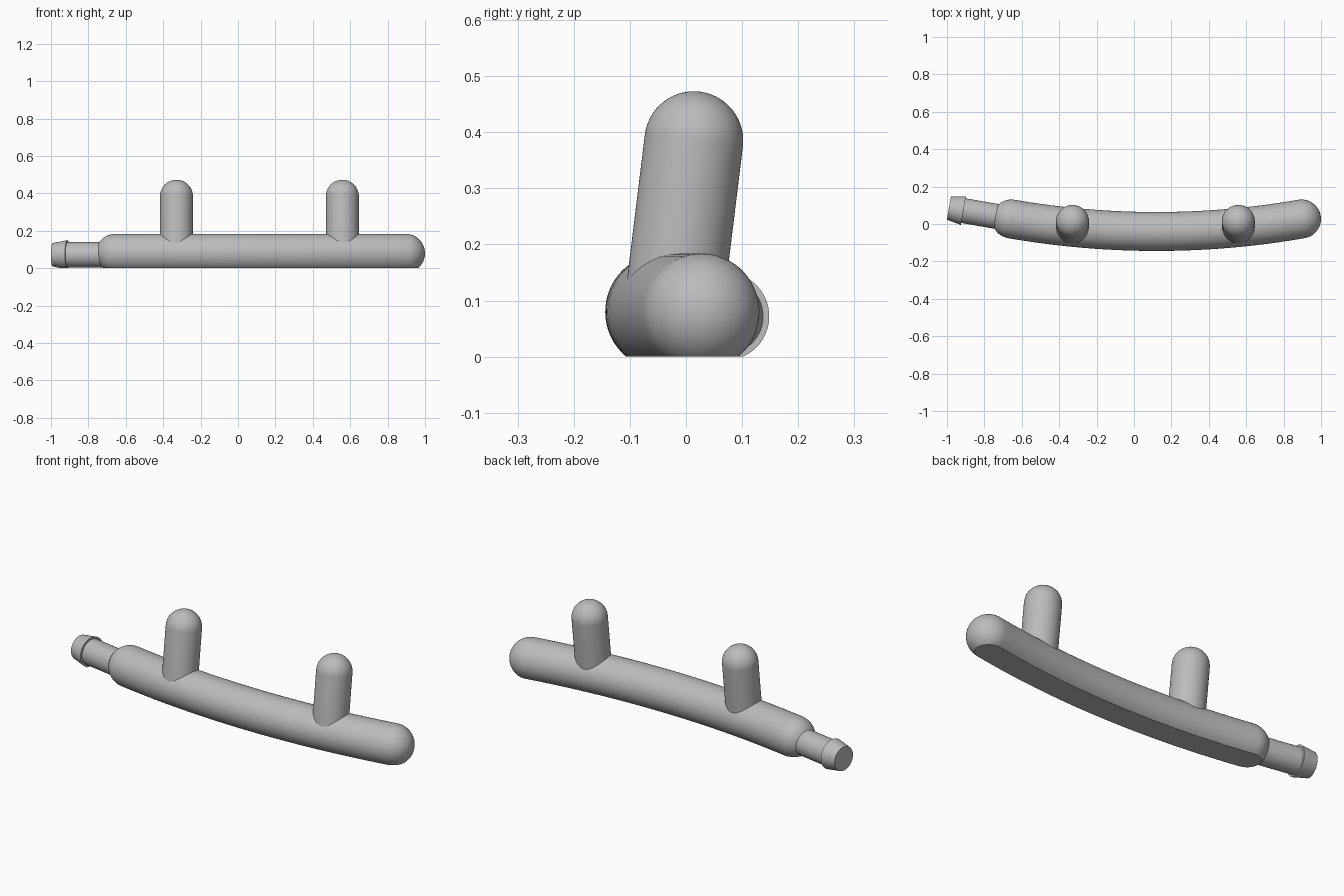
import bpy, bmesh
from math import sin, cos, pi, radians
from mathutils import Vector

if "Cube" in bpy.data.objects:
    bpy.data.objects.remove(bpy.data.objects["Cube"])

grey = bpy.data.materials.new("plain grey")
grey.use_nodes = True
COLOUR = (0.5, 0.5, 0.5, 1)
grey.diffuse_color = COLOUR
grey.node_tree.nodes["Principled BSDF"].inputs["Base Color"].default_value = COLOUR

SIDES = 64
DOME = 14


def sweep(name, stations):
    """Skin rings of (centre, direction, radius), then trim flat at the ground."""
    bm = bmesh.new()
    rings = []
    for centre, direction, radius in stations:
        turn = direction.to_track_quat('Z', 'Y')
        rings.append([bm.verts.new(centre + turn @ Vector(
            (radius * cos(2 * pi * i / SIDES), radius * sin(2 * pi * i / SIDES), 0)))
            for i in range(SIDES)])
    for a, b in zip(rings, rings[1:]):
        for i in range(SIDES):
            j = (i + 1) % SIDES
            bm.faces.new((a[i], a[j], b[j], b[i]))
    bm.faces.new(rings[0][::-1])
    bm.faces.new(rings[-1])
    cut = bmesh.ops.bisect_plane(bm, geom=bm.verts[:] + bm.edges[:] + bm.faces[:],
                                 plane_co=(0, 0, 0), plane_no=(0, 0, 1), clear_inner=True)
    edges = [e for e in cut["geom_cut"] if isinstance(e, bmesh.types.BMEdge) and e.is_boundary]
    if edges:
        bmesh.ops.holes_fill(bm, edges=edges, sides=0)
    bmesh.ops.recalc_face_normals(bm, faces=bm.faces)
    mesh = bpy.data.meshes.new(name)
    bm.to_mesh(mesh)
    bm.free()
    mesh.materials.append(grey)
    obj = bpy.data.objects.new(name, mesh)
    bpy.context.collection.objects.link(obj)
    bpy.ops.object.select_all(action='DESELECT')
    obj.select_set(True)
    bpy.context.view_layer.objects.active = obj
    bpy.ops.object.shade_smooth_by_angle(angle=radians(25))
    return obj


def dome(centre, direction, radius):
    """Rings of a hemisphere, from its equator out to its pole."""
    angles = [0.5 * pi * k / DOME for k in range(DOME)] + [0.5 * pi - 0.01]
    return [(centre + direction * radius * sin(a), direction, radius * cos(a)) for a in angles]


# Curved handle with rounded ends and a flat underside
BEND, HALF, R = 4.53, radians(9.86), 0.104


def arc(a):
    return Vector((0.12 + BEND * sin(a), -0.04 + BEND * (1 - cos(a)), 0.08))


def tangent(a):
    return Vector((cos(a), sin(a), 0))


start = [(c, -d, r) for c, d, r in dome(arc(-HALF), -tangent(-HALF), R)]
start = [(c, tangent(-HALF), r) for c, d, r in reversed(start)]
middle = [(arc(HALF * k / 16), tangent(HALF * k / 16), R) for k in range(-15, 16)]
sweep("curved_bar", start + middle + dome(arc(HALF), tangent(HALF), R))

# Hose nozzle with a barbed tip
axis = -tangent(-HALF)
root = arc(-HALF)
root.z = 0.072
profile = [(0, 0.067), (0.26, 0.067), (0.2601, 0.078), (0.339, 0.063)]
sweep("hose_nozzle", [(root + axis * d, axis, r) for d, r in profile])

# Two leaning round-topped pegs
lean = Vector((0, sin(radians(7)), cos(radians(7))))
for side, x in (("right", -0.329), ("left", 0.558)):
    top = Vector((x, 0.014, 0.385))
    sweep(side + "_peg", [(top - lean * 0.305, lean, 0.088)] + dome(top, lean, 0.088))
